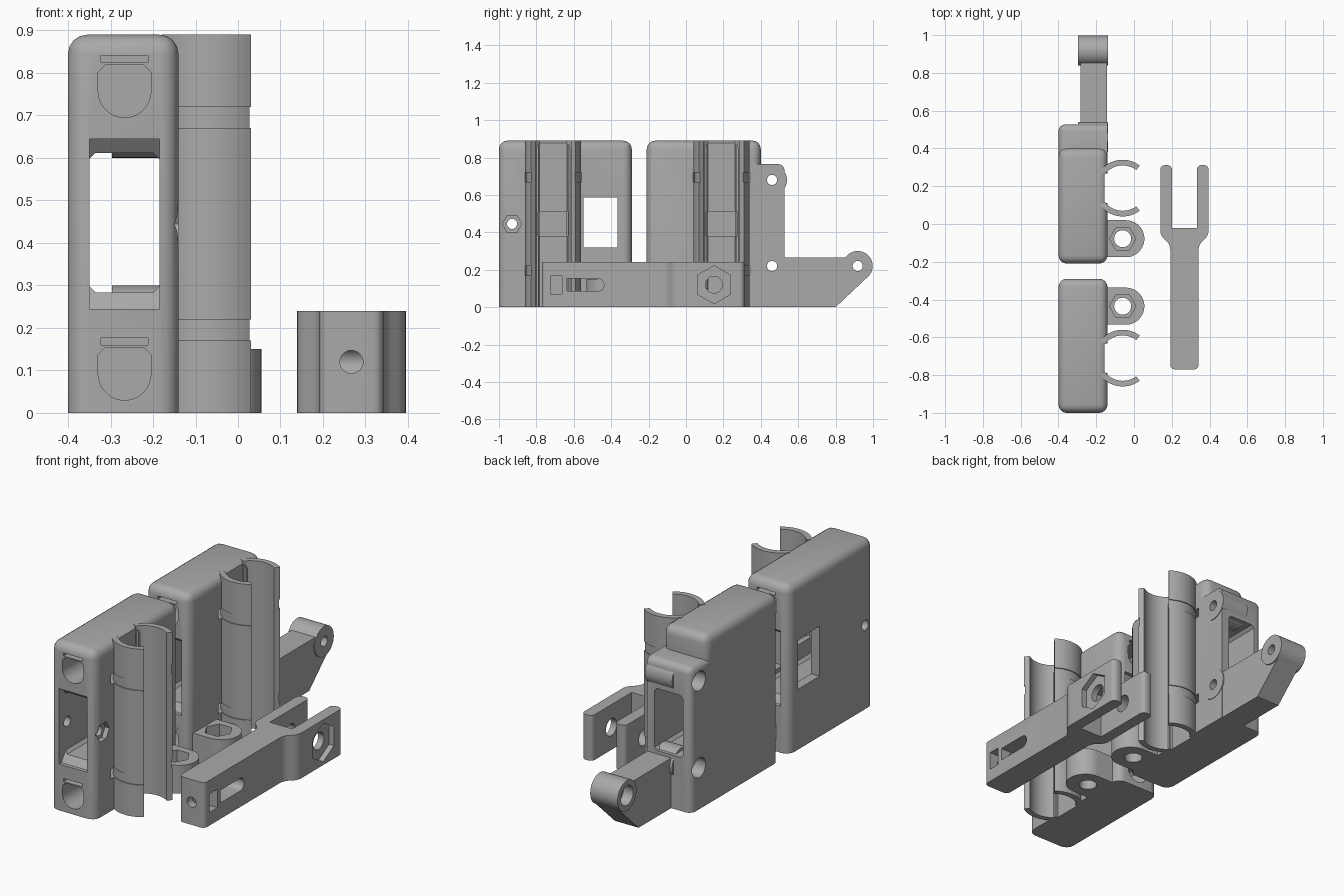
import bpy, bmesh, math
from math import cos, sin, radians, pi

if "Cube" in bpy.data.objects:
    bpy.data.objects.remove(bpy.data.objects["Cube"])

grey = bpy.data.materials.new("plain grey")
grey.use_nodes = True
COLOUR = (0.4, 0.4, 0.4, 1)
grey.diffuse_color = COLOUR
grey.node_tree.nodes["Principled BSDF"].inputs["Base Color"].default_value = COLOUR


def prism(name, pts, axis, lo, hi, bevel=0, rule=None, segments=4):
    """Extrude a 2D outline along an axis; bevel the edges chosen by rule(midpoint, direction)."""
    place = {"x": lambda p, d: (d, p[0], p[1]),
             "y": lambda p, d: (p[0], d, p[1]),
             "z": lambda p, d: (p[0], p[1], d)}[axis]
    bm = bmesh.new()
    n = len(pts)
    a = [bm.verts.new(place(p, lo)) for p in pts]
    b = [bm.verts.new(place(p, hi)) for p in pts]
    bm.faces.new(a)
    bm.faces.new(b)
    for i in range(n):
        j = (i + 1) % n
        bm.faces.new((a[i], a[j], b[j], b[i]))
    bmesh.ops.recalc_face_normals(bm, faces=bm.faces)
    if bevel:
        edges = []
        for e in bm.edges:
            v, w = e.verts
            if rule((v.co + w.co) / 2, (w.co - v.co).normalized()):
                edges.append(e)
        bmesh.ops.bevel(bm, geom=edges, offset=bevel, segments=segments,
                        profile=0.5, affect="EDGES")
    mesh = bpy.data.meshes.new(name)
    bm.to_mesh(mesh)
    bm.free()
    mesh.materials.append(grey)
    ob = bpy.data.objects.new(name, mesh)
    bpy.context.collection.objects.link(ob)
    return ob


def rect(a0, a1, b0, b1):
    return [(a0, b0), (a1, b0), (a1, b1), (a0, b1)]


def arc(cx, cy, r, start=0, end=360, n=32):
    """Points along an arc; a full circle leaves out the repeated last point."""
    steps = n if end - start == 360 else n - 1
    angles = [radians(start + (end - start) * i / steps) for i in range(n)]
    return [(cx + r * cos(t), cy + r * sin(t)) for t in angles]


def sector(cx, cy, r0, r1, start, end, n=24):
    return arc(cx, cy, r1, start, end, n) + arc(cx, cy, r0, start, end, n)[::-1]


def boolean(target, tool, operation="DIFFERENCE"):
    mod = target.modifiers.new("join", "BOOLEAN")
    mod.operation, mod.solver, mod.object = operation, "EXACT", tool
    bpy.context.view_layer.objects.active = target
    bpy.ops.object.modifier_apply(modifier=mod.name)


def cut(targets, pts, axis, lo, hi):
    tool = prism("cutter", pts, axis, lo, hi)
    for t in targets:
        boolean(t, tool)
    bpy.data.objects.remove(tool)


X0, X1, TOP = -0.40, -0.14, 0.89
CX = -0.06                       # rod axis of clips and nut lugs
parts = []


def make_block(name, y0, y1):
    # rounded everywhere except at the base
    return prism(name, rect(X0, X1, y0, y1), "z", 0, TOP, 0.045,
                 lambda m, d: m.z > 0.01)


def rod_bores(block, y0, y1):
    # flat-topped bores for the two guide rods
    for zc in (0.757, 0.092):
        pts = arc(-0.267, zc, 0.062, 180, 360) + [(-0.205, zc + 0.045), (-0.222, zc + 0.062),
                                                  (-0.312, zc + 0.062), (-0.329, zc + 0.045)]
        cut([block], pts, "y", y0, y1)


def tie_slots(block, ends):
    # shallow slots above each bore
    for y in ends:
        for z in (0.825, 0.16):
            cut([block], rect(-0.322, -0.212, z, z + 0.016), "y", y - 0.05, y + 0.05)


def tunnel(block, y0, y1, mouths):
    x0, x1, z0, z1, c = -0.35, -0.185, 0.283, 0.612, 0.015
    cut([block], [(x0 + c, z0), (x1 - c, z0), (x1, z0 + c), (x1, z1 - c),
                  (x1 - c, z1), (x0 + c, z1), (x0, z1 - c), (x0, z0 + c)], "y", y0, y1)
    # flared mouths
    for y, s in mouths:
        pts = [(y - s * 0.02, 0.245), (y + s * 0.02, 0.245), (y + s * 0.06, 0.3),
               (y + s * 0.06, 0.595), (y + s * 0.02, 0.645), (y - s * 0.02, 0.645)]
        cut([block], pts, "x", x0, x1)


def add_clip(name, block, yc):
    # flat-backed channel in the block with a window into the tunnel
    cut([block], rect(-0.155, 0, yc - 0.078, yc + 0.078), "z", -0.1, 1)
    cut([block], rect(yc - 0.082, yc + 0.082, 0.38, 0.512), "x", -0.2, -0.1)
    jaws = [prism(f"{name}_{side}_jaw", sector(CX, yc, 0.12, 0.15, s, e), "z", 0, TOP)
            for side, s, e in (("back", 53, 143), ("front", 217, 307))]
    # cable tie grooves
    for z in (0.17, 0.67):
        cut(jaws + [block], sector(CX, yc, 0.145, 0.172, 30, 330, 48), "z", z, z + 0.05)
    parts.extend(jaws)


def add_nut_lug(name, yc):
    pts = [(X1 - 0.02, yc + 0.098)] + arc(-0.043, yc, 0.098, 90, -90) + [(X1 - 0.02, yc - 0.098)]
    lug = prism(name, pts, "z", 0, 0.15)
    cut([lug], arc(CX, yc, 0.045), "z", -0.1, 0.3)
    cut([lug], arc(CX, yc, 0.07, n=6), "z", 0.07, 0.3)
    parts.append(lug)


# front block
front = make_block("front_block", -1.0, -0.29)
tunnel(front, -1.1, -0.2, ((-1.0, 1), (-0.29, -1)))
rod_bores(front, -1.1, -0.2)
tie_slots(front, (-1.0, -0.29))
cut([front], rect(-0.547, -0.367, 0.32, 0.585), "x", -0.5, 0)
cut([front], arc(-0.93, 0.445, 0.027), "x", -0.5, 0)
cut([front], arc(-0.93, 0.445, 0.052, n=6), "x", -0.165, 0)
add_clip("front_clip", front, -0.71)
add_nut_lug("front_nut_lug", -0.435)

# back block with its lower step
back = make_block("back_block", -0.21, 0.40)
step = prism("step", rect(X0, X1, 0.25, 0.527), "z", 0, 0.765, 0.035,
             lambda m, d: m.z > 0.01 and (m.y > 0.5 or m.z > 0.7) and m.x < -0.15)
boolean(back, step, "UNION")
bpy.data.objects.remove(step)
tunnel(back, -0.3, 0.7, ((-0.21, 1),))
rod_bores(back, -0.3, 0.33)
tie_slots(back, (-0.21,))
add_clip("back_clip", back, 0.19)
add_nut_lug("back_nut_lug", -0.078)

# hinge lugs and arm with screw holes
arm = prism("arm", [(0.45, 0), (0.8, 0), (0.975, 0.165), (0.92, 0.265), (0.45, 0.265)],
            "x", -0.282, -0.143)
pivots = {"upper_lug": (0.46, 0.68), "lower_lug": (0.46, 0.22), "arm_knuckle": (0.918, 0.22)}
lugs = [prism(n, arc(y, z, 0.08, n=40), "x", -0.297, -0.137) for n, (y, z) in pivots.items()]
for y, z in pivots.values():
    cut(lugs + [arm, back], arc(y, z, 0.027), "x", -0.5, 0)
    cut(lugs + [arm, back], arc(y, z, 0.052), "x", -0.5, -0.24)
parts += [front, back, arm] + lugs

# fork: stem, shoulders and two prongs
FX = 0.267
half = [(0.075, -0.77), (0.075, -0.11), (0.128, -0.06), (0.128, 0.312), (0.066, 0.312), (0.066, -0.02)]
outline = [(FX + x, y) for x, y in half] + [(FX - x, y) for x, y in half[::-1]]
fork = prism("fork", outline, "z", 0, 0.24, 0.024,
             lambda m, d: abs(d.z) > 0.9 and not -0.05 < m.y < 0, 4)
cut([fork], arc(0.15, 0.12, 0.045), "x", 0, 0.6)
cut([fork], arc(0.15, 0.12, 0.102, 30, 390, 6), "x", FX + 0.1, 0.6)
# adjuster slot, nut trap and screw bore in the stem
cut([fork], [(-0.637, 0.152), (-0.637, 0.085)] + arc(-0.472, 0.1185, 0.0335, -90, 90, 16),
    "x", 0, 0.6)
cut([fork], rect(-0.725, -0.662, 0.07, 0.167), "x", 0.22, 0.6)
cut([fork], arc(FX, 0.12, 0.027), "y", -0.9, -0.55)
parts.append(fork)

# smooth the curves, keep the edges sharp
bpy.ops.object.select_all(action="DESELECT")
for ob in parts:
    ob.select_set(True)
bpy.context.view_layer.objects.active = fork
bpy.ops.object.shade_smooth_by_angle(angle=radians(30))
